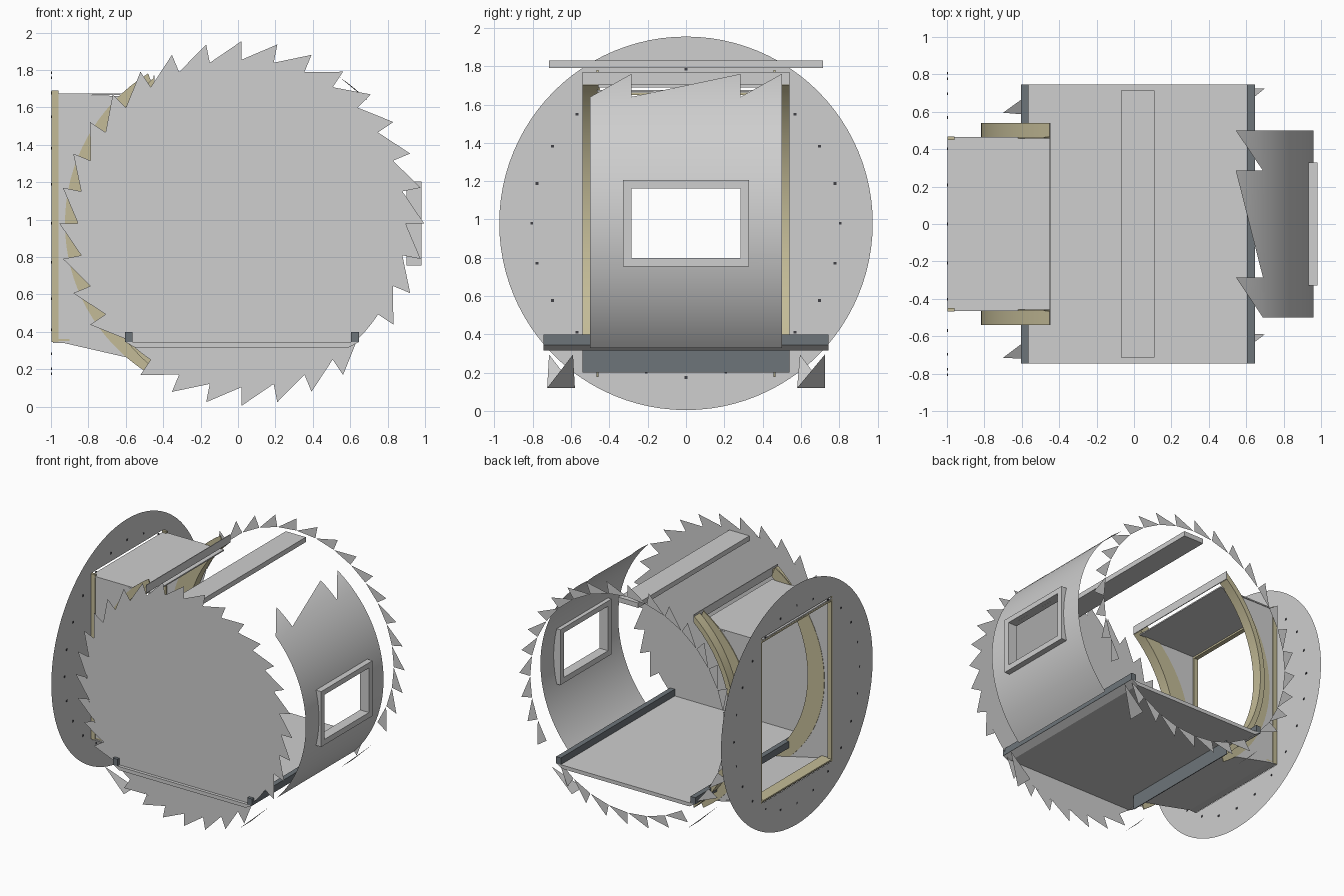
import bpy, bmesh
from math import sin, cos, pi, radians, degrees, acos, atan2

old = bpy.data.objects.get("Cube")
if old:
    bpy.data.objects.remove(old, do_unlink=True)


def material(name, rgb):
    m = bpy.data.materials.new(name)
    m.use_nodes = True
    m.diffuse_color = (*rgb, 1)
    m.node_tree.nodes["Principled BSDF"].inputs["Base Color"].default_value = (*rgb, 1)
    return m


GREY = material("light grey", (0.62, 0.62, 0.62))
GOLD = material("dull gold", (0.55, 0.5, 0.31))
STEEL = material("blue steel", (0.155, 0.178, 0.195))
DARK = material("dark bolt", (0.05, 0.05, 0.06))

CX, CZ = 0.02, 0.98      # drum axis
R = 0.877                # drum radius


def mesh_object(name, verts, faces, mat, smooth=False, weld=False):
    me = bpy.data.meshes.new(name)
    me.from_pydata(verts, [], faces)
    bm = bmesh.new()
    bm.from_mesh(me)
    if weld:
        bmesh.ops.remove_doubles(bm, verts=bm.verts, dist=1e-5)
    bmesh.ops.recalc_face_normals(bm, faces=bm.faces)
    for f in bm.faces:
        f.smooth = smooth
    bm.to_mesh(me)
    bm.free()
    me.materials.append(mat)
    ob = bpy.data.objects.new(name, me)
    bpy.context.collection.objects.link(ob)
    return ob


def prism(name, profile, y0, y1, mat):
    """Extrude an xz profile from y0 to y1."""
    n = len(profile)
    verts = [(x, y, z) for y in (y0, y1) for x, z in profile]
    faces = [tuple(range(n)), tuple(range(n, 2 * n))]
    faces += [(i, (i + 1) % n, n + (i + 1) % n, n + i) for i in range(n)]
    return mesh_object(name, verts, faces, mat)


def box(name, x, y, z, mat):
    return prism(name, [(x[0], z[0]), (x[1], z[0]), (x[1], z[1]), (x[0], z[1])],
                 y[0], y[1], mat)


def polar(r, deg, cx=CX):
    return cx + r * cos(radians(deg)), CZ + r * sin(radians(deg))


def arc(r, a0, a1, steps, cx=CX):
    return [polar(r, a0 + (a1 - a0) * i / steps, cx) for i in range(steps + 1)]


# Front disc
SIDES = 96
rim = arc(R, 0, 360, SIDES)[:-1]
mesh_object("front_disc", [(x, -0.72, z) for x, z in rim], [tuple(range(SIDES))], GREY)

# Saw-tooth rings, leaving out the teeth by the lower floor corners
TEETH = 32
for name, y in (("front_teeth", -0.722), ("back_teeth", 0.722)):
    verts, faces = [], []
    for i in range(TEETH):
        if i in (20, 28):
            continue
        a = 360 * i / TEETH
        for r, da in ((R, 0), (0.975, 0), (R, 11)):
            x, z = polar(r, a + da)
            verts.append((x, y, z))
        k = len(verts)
        faces.append((k - 3, k - 2, k - 1))
    mesh_object(name, verts, faces, GREY)

# Crosswise spikes under the floor corners
for name, s, near, tip in (("front_left_spike", 1, -0.725, -0.59),
                           ("back_left_spike", 1, 0.58, 0.725),
                           ("front_right_spike", -1, -0.725, -0.715),
                           ("back_right_spike", -1, 0.58, 0.595)):
    mesh_object(name, [(s * 0.7, tip, 0.295), (s * 0.52, near, 0.12),
                       (s * 0.52, near + 0.145, 0.12)], [(0, 1, 2)], GREY)

# Floor, its side rails and the roof bar
prism("floor", [(-0.6, 0.345), (0.645, 0.345), (0.59, 0.315), (-0.55, 0.315)],
      -0.745, 0.745, GREY)
box("left_rail", (0.605, 0.647), (-0.745, 0.745), (0.345, 0.4), STEEL)
box("right_rail", (-0.605, -0.563), (-0.745, 0.745), (0.345, 0.4), STEEL)
box("roof_bar", (-0.07, 0.11), (-0.715, 0.715), (1.79, 1.83), GREY)

# Curved panel with a torn upper edge and a window opening
PR, BOTTOM, LOW, HIGH, WIN = 0.94, -43.8, 44.6, 56.1, 11.2
STEPS = 12


def strip(verts, faces, y0, y1, a, b0, b1):
    """One patch of the panel from angle a up to a level or slanted end."""
    base = len(verts)
    for i in range(STEPS + 1):
        for y, b in ((y0, b0), (y1, b1)):
            x, z = polar(PR, a + (b - a) * i / STEPS)
            verts.append((x, y, z))
    for i in range(STEPS):
        k = base + 2 * i
        faces.append((k, k + 1, k + 3, k + 2))


verts, faces = [], []
for y0, y1 in ((-0.5, -0.285), (-0.285, 0.285), (0.285, 0.5)):
    strip(verts, faces, y0, y1, BOTTOM, -WIN, -WIN)
    if y0 != -0.285:
        strip(verts, faces, y0, y1, -WIN, WIN, WIN)
    strip(verts, faces, y0, y1, WIN, LOW, LOW)
    strip(verts, faces, y0, y1, LOW, LOW, HIGH)
mesh_object("curved_panel", verts, faces, GREY, smooth=True, weld=True)

# Window frame
for name, y, z in (("window_sill", (-0.33, 0.33), (0.755, 0.8)),
                   ("window_head", (-0.33, 0.33), (1.163, 1.205)),
                   ("window_right_jamb", (-0.33, -0.285), (0.8, 1.163)),
                   ("window_left_jamb", (0.285, 0.33), (0.8, 1.163))):
    box(name, (0.9, 0.98), y, z, GREY)

# Round flange with a rectangular doorway
FR, DOOR_Y, DOOR_LOW, DOOR_HIGH = 0.975, 0.46, 0.345, 1.69
up, down = DOOR_HIGH - CZ, DOOR_LOW - CZ
angles = [2 * pi * i / SIDES - pi for i in range(SIDES)]
angles += [atan2(v, s * DOOR_Y) for v in (up, down) for s in (-1, 1)]
angles.sort()
verts = []
for t in angles:
    c, s = cos(t), sin(t)
    reach = min(DOOR_Y / max(abs(c), 1e-6),
                (up if s > 0 else down) / s if abs(s) > 1e-6 else 9)
    verts += [(-0.998, FR * c, CZ + FR * s), (-0.998, reach * c, CZ + reach * s)]
n = len(angles)
faces = [(2 * i, 2 * i + 1, (2 * i + 3) % (2 * n), (2 * i + 2) % (2 * n)) for i in range(n)]
mesh_object("round_flange", verts, faces, GREY)

# Flange bolts
for i in range(24):
    y, z = 0.805 * cos(2 * pi * i / 24), CZ + 0.805 * sin(2 * pi * i / 24)
    box("flange_bolt", (-1.0, -0.994), (y - 0.007, y + 0.007), (z - 0.007, z + 0.007), DARK)

# Doorway lining
for s, side in ((-1, "front"), (1, "back")):
    box("door_lining_" + side, (-0.997, -0.96), sorted((s * 0.448, s * 0.468)),
        (DOOR_LOW, DOOR_HIGH), GOLD)
box("door_lining_top", (-0.997, -0.96), (-0.448, 0.448), (1.65, 1.664), GOLD)
box("door_lining_bottom", (-0.997, -0.9), (-0.46, 0.46), (0.35, 0.362), GOLD)

# Passage between flange and drum
box("passage_roof", (-0.997, -0.45), (-0.465, 0.465), (1.665, 1.675), GREY)
prism("passage_floor", [(-0.99, 0.35), (-0.93, 0.35), (-0.45, 0.24),
                        (-0.45, 0.23), (-0.93, 0.34), (-0.99, 0.34)],
      -0.465, 0.465, GREY)

# Passage walls, gold crescents on them and curved ribs along the drum
RIB_X, RIB_OUT, RIB_IN, END_X = 0.19, 1.007, 0.965, -0.45
cut_out = degrees(acos((END_X - RIB_X) / RIB_OUT))
cut_in = degrees(acos((END_X - RIB_X) / RIB_IN))
rib = (arc(RIB_OUT, cut_out, 360 - cut_out, 32, RIB_X)
       + arc(RIB_IN, 360 - cut_in, cut_in, 32, RIB_X))
crescent = arc(0.945, 122, 238, 32) + arc(RIB_IN, 360 - cut_in, cut_in, 32, RIB_X)
wall = [(-0.96, 1.67)] + arc(0.93, 133, 230, 24) + [(-0.6, 0.27), (-0.93, 0.35), (-0.96, 0.35)]
for s, side in ((-1, "front"), (1, "back")):
    mesh_object("passage_wall_" + side, [(x, s * 0.46, z) for x, z in wall],
                [tuple(range(len(wall)))], GREY)
    prism("gold_crescent_" + side, crescent, *sorted((s * 0.457, s * 0.466)), GOLD)
    ob = prism("curved_rib_" + side, rib, *sorted((s * 0.466, s * 0.54)), GOLD)
    bpy.ops.object.select_all(action="DESELECT")
    ob.select_set(True)
    bpy.context.view_layer.objects.active = ob
    bpy.ops.object.shade_smooth_by_angle(angle=radians(30))

# Cross beams at the ends of the ribs
box("upper_beam", (-0.452, -0.446), (-0.54, 0.54), (1.705, 1.77), GREY)
box("lower_beam", (-0.452, -0.446), (-0.54, 0.54), (0.2, 0.315), STEEL)
